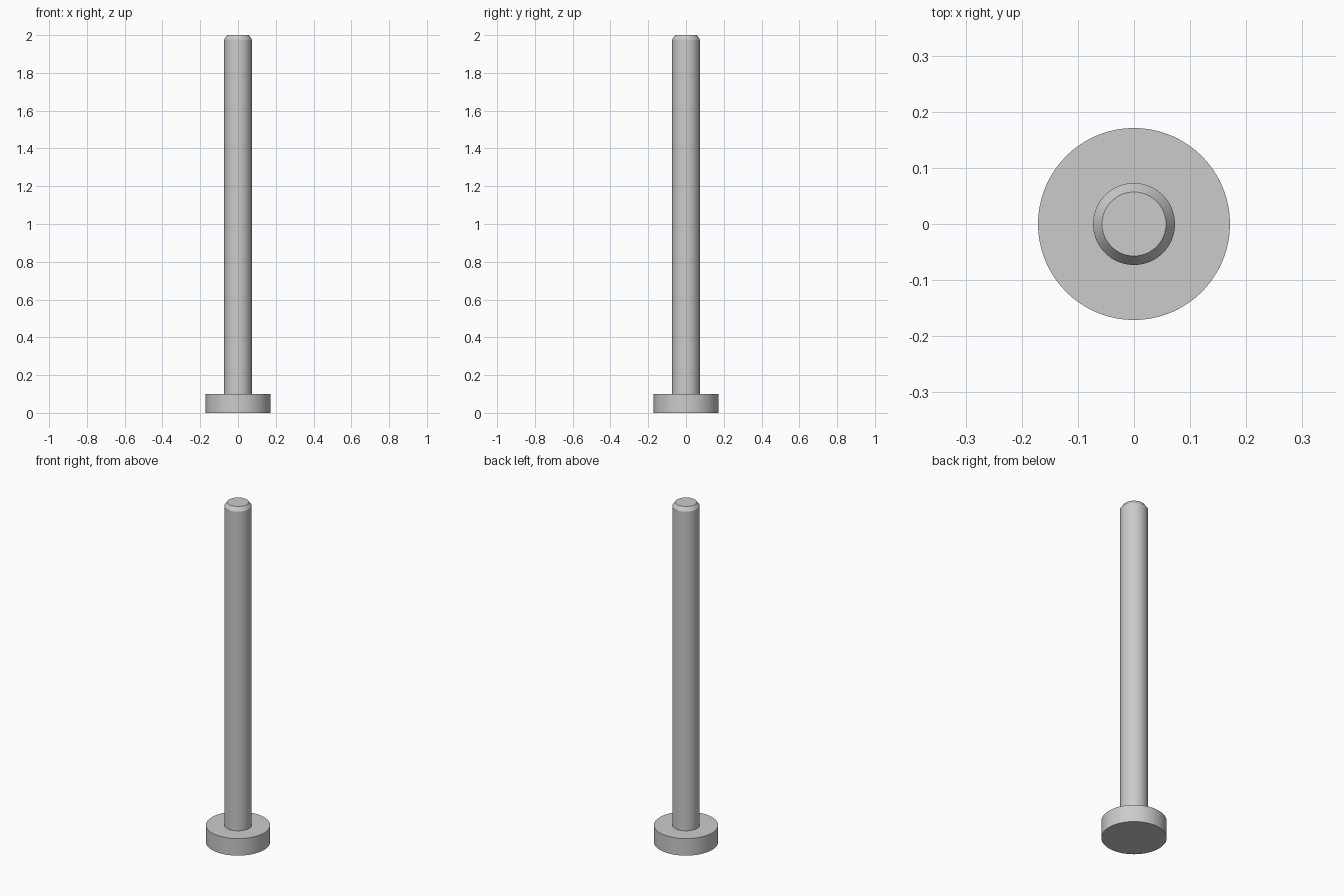
import bpy
import bmesh
import math
from mathutils import Matrix

cube = bpy.data.objects.get("Cube")
if cube:
    bpy.data.objects.remove(cube, do_unlink=True)

SEGMENTS = 96

steel = bpy.data.materials.new("grey steel")
steel.use_nodes = True
GREY = (0.6, 0.6, 0.6, 1)
steel.diffuse_color = GREY
steel.node_tree.nodes["Principled BSDF"].inputs["Base Color"].default_value = GREY


def turned_part(name, profile):
    """Closed solid of revolution from (radius, height) points, bottom to top."""
    bm = bmesh.new()
    rings = []
    for radius, height in profile:
        ring = bmesh.ops.create_circle(
            bm, segments=SEGMENTS, radius=radius,
            matrix=Matrix.Translation((0, 0, height)))["verts"]
        rings.append(ring)
    for low, high in zip(rings, rings[1:]):
        for i in range(SEGMENTS):
            j = (i + 1) % SEGMENTS
            bm.faces.new((low[i], low[j], high[j], high[i]))
    bm.faces.new(rings[0])
    bm.faces.new(rings[-1])
    bmesh.ops.recalc_face_normals(bm, faces=bm.faces)
    mesh = bpy.data.meshes.new(name)
    bm.to_mesh(mesh)
    bm.free()
    mesh.materials.append(steel)
    part = bpy.data.objects.new(name, mesh)
    bpy.context.collection.objects.link(part)
    bpy.ops.object.select_all(action='DESELECT')
    part.select_set(True)
    bpy.context.view_layer.objects.active = part
    bpy.ops.object.shade_smooth_by_angle(angle=math.radians(30))
    return part


# Flat disc head at the base
turned_part("pin_head", [(0.171, 0), (0.171, 0.1)])

# Long shank, rooted in the head, with a chamfered tip
turned_part("pin_shank", [(0.073, 0.05), (0.073, 1.977), (0.057, 2)])
